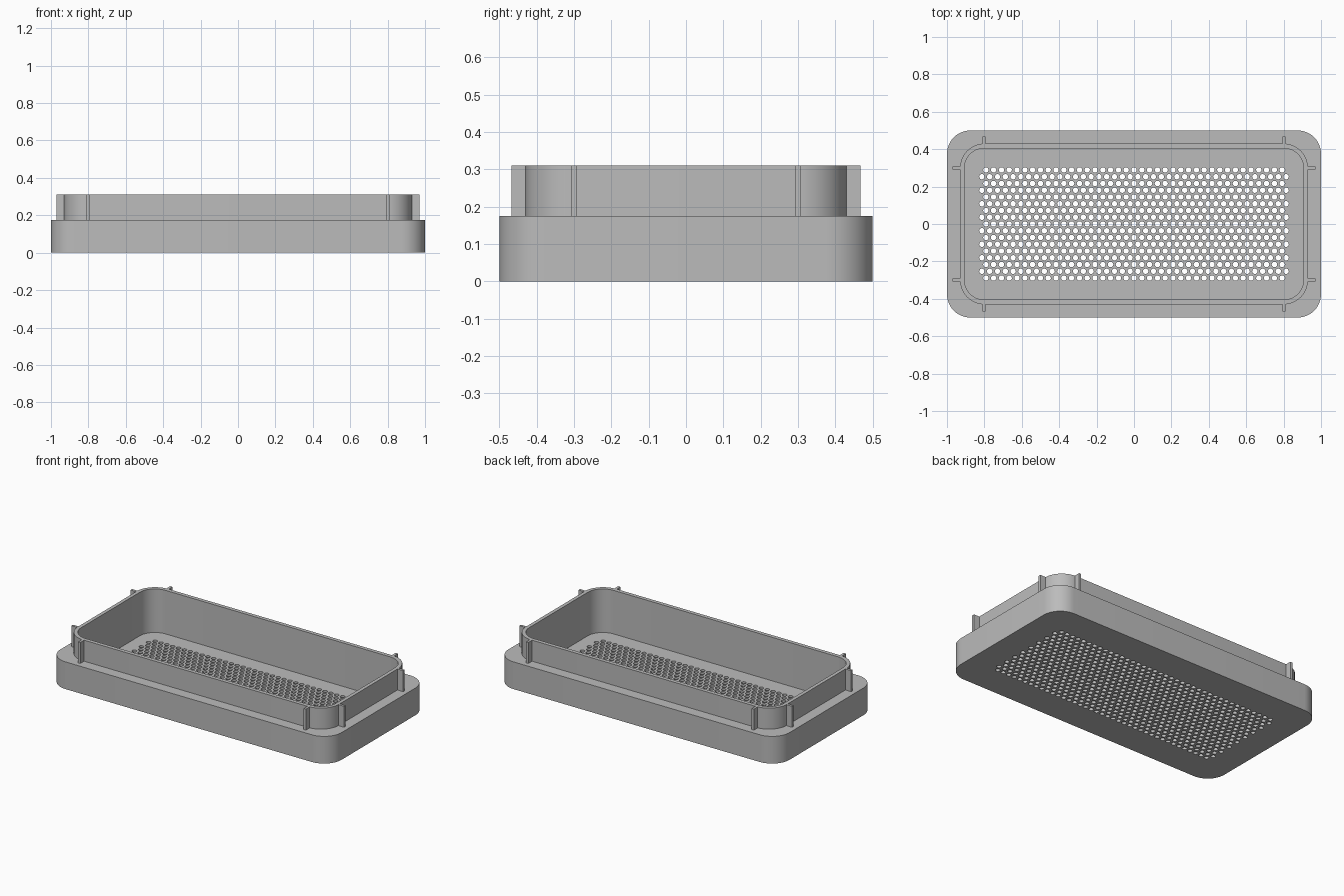
import bpy
import bmesh
from math import sin, cos, pi, sqrt

cube = bpy.data.objects.get("Cube")
if cube:
    bpy.data.objects.remove(cube)

# Main sizes
FLOOR, SHELF, RIM = 0.03, 0.175, 0.31
PITCH, HOLE_R, HOLE_SIDES = 0.0417, 0.0145, 14
ARC_STEPS = 12

grey = bpy.data.materials.new("plain grey")
grey.use_nodes = True
colour = (0.5, 0.5, 0.5, 1)
grey.diffuse_color = colour
grey.node_tree.nodes["Principled BSDF"].inputs["Base Color"].default_value = colour


def rounded_rect(hx, hy, r):
    """Outline of a rectangle with rounded corners."""
    pts = []
    for quarter, (sx, sy) in enumerate(((1, 1), (-1, 1), (-1, -1), (1, -1))):
        for i in range(ARC_STEPS + 1):
            a = (quarter + i / ARC_STEPS) * pi / 2
            pts.append((sx * (hx - r) + r * cos(a), sy * (hy - r) + r * sin(a)))
    return pts


def circle(cx, cy):
    steps = [2 * pi * i / HOLE_SIDES for i in range(HOLE_SIDES)]
    return [(cx + HOLE_R * cos(a), cy + HOLE_R * sin(a)) for a in steps]


def add_loop(bm, pts, z):
    verts = [bm.verts.new((x, y, z)) for x, y in pts]
    edges = [bm.edges.new((verts[i - 1], verts[i])) for i in range(len(verts))]
    return verts, edges


def skin(bm, low, high):
    """Quad strip between two loops."""
    for i in range(len(low)):
        bm.faces.new((low[i - 1], low[i], high[i], high[i - 1]))


def finish(bm, name):
    bmesh.ops.recalc_face_normals(bm, faces=bm.faces)
    mesh = bpy.data.meshes.new(name)
    bm.to_mesh(mesh)
    bm.free()
    mesh.materials.append(grey)
    obj = bpy.data.objects.new(name, mesh)
    bpy.context.collection.objects.link(obj)
    bpy.ops.object.select_all(action="DESELECT")
    obj.select_set(True)
    bpy.context.view_layer.objects.active = obj
    bpy.ops.object.shade_smooth_by_angle()
    return obj


# Tray body: stepped outside wall, rim, straight inside wall
bm = bmesh.new()
base = rounded_rect(1.0, 0.5, 0.125)
collar = rounded_rect(0.93, 0.43, 0.13)
inside = rounded_rect(0.907, 0.405, 0.107)
profile = [(base, 0), (base, SHELF), (collar, SHELF),
           (collar, RIM), (inside, RIM), (inside, FLOOR)]
loops = [add_loop(bm, pts, z) for pts, z in profile]
for (low, _), (high, _) in zip(loops, loops[1:]):
    skin(bm, low, high)

# Staggered drain holes through the floor
under_edges, floor_edges = list(loops[0][1]), list(loops[-1][1])
for row in range(17):
    count = 39 + row % 2
    y = (row - 8) * PITCH * sqrt(3) / 2
    for col in range(count):
        pts = circle((col - (count - 1) / 2) * PITCH, y)
        low, low_edges = add_loop(bm, pts, 0)
        high, high_edges = add_loop(bm, pts, FLOOR)
        skin(bm, low, high)
        under_edges += low_edges
        floor_edges += high_edges
for edges in (under_edges, floor_edges):
    bmesh.ops.triangle_fill(bm, edges=edges, use_beauty=False, normal=(0, 0, 1))
finish(bm, "tray_body")


# Thin upright ribs beside each rounded corner
def rib(name, x0, x1, y0, y1):
    bm = bmesh.new()
    bmesh.ops.create_cube(bm, size=1)
    for v in bm.verts:
        v.co = (x1 if v.co.x > 0 else x0, y1 if v.co.y > 0 else y0,
                RIM if v.co.z > 0 else SHELF)
    finish(bm, name)


for sx, side in ((1, "left"), (-1, "right")):
    for sy, end in ((-1, "front"), (1, "back")):
        x, y = 0.802 * sx, 0.3 * sy
        rib(f"{end}_rib_{side}", x - 0.008, x + 0.008, *sorted((0.425 * sy, 0.468 * sy)))
        rib(f"{side}_rib_{end}", *sorted((0.925 * sx, 0.97 * sx)), y - 0.008, y + 0.008)
